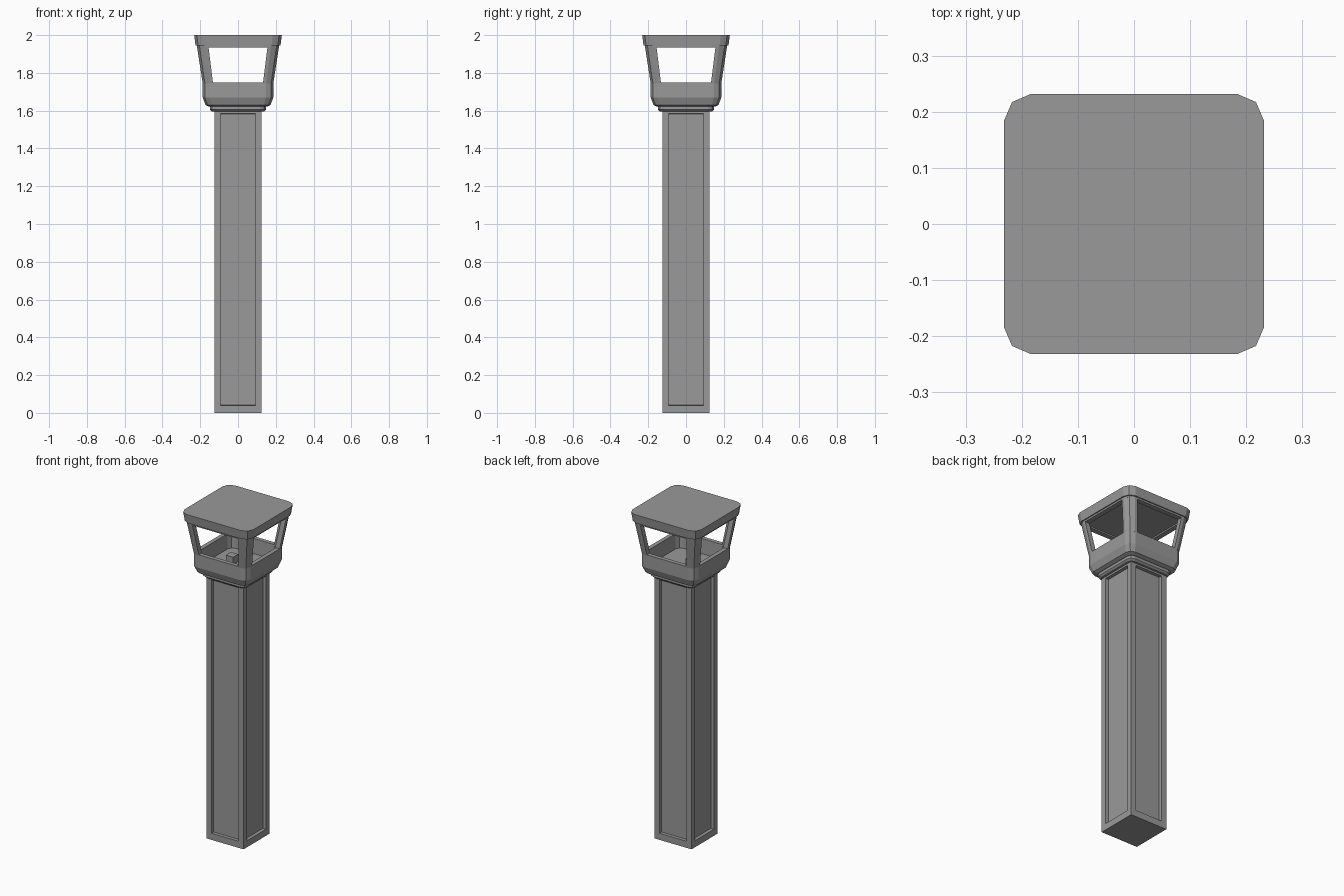
import bpy, bmesh
from mathutils import Matrix
from math import pi

cube = bpy.data.objects.get("Cube")
if cube:
    bpy.data.objects.remove(cube)

GREY = (0.32, 0.32, 0.32, 1)
mat = bpy.data.materials.new("concrete grey")
mat.use_nodes = True
mat.diffuse_color = GREY
mat.node_tree.nodes["Principled BSDF"].inputs["Base Color"].default_value = GREY


def finish(name, bm):
    bmesh.ops.recalc_face_normals(bm, faces=bm.faces)
    mesh = bpy.data.meshes.new(name)
    bm.to_mesh(mesh)
    bm.free()
    mesh.materials.append(mat)
    obj = bpy.data.objects.new(name, mesh)
    bpy.context.collection.objects.link(obj)
    return obj


def rounded_square(h):
    """Square of half width h with two-step bevelled corners."""
    a, b = h * 0.79, h * 0.937
    quarter = [(h, a), (b, b), (a, h)]
    pts = []
    for _ in range(4):
        pts += quarter
        quarter = [(-y, x) for x, y in quarter]
    return pts


def loft(name, sections, caps=True, loop=False):
    """Skin a list of (outline, height) sections."""
    bm = bmesh.new()
    rings = [[bm.verts.new((x, y, z)) for x, y in pts] for pts, z in sections]
    pairs = list(zip(rings, rings[1:]))
    if loop:
        pairs.append((rings[-1], rings[0]))
    for lo, hi in pairs:
        n = len(lo)
        for i in range(n):
            j = (i + 1) % n
            bm.faces.new((lo[i], lo[j], hi[j], hi[i]))
    if caps and not loop:
        bm.faces.new(rings[0])
        bm.faces.new(rings[-1])
    return finish(name, bm)


def rounded_loft(name, profile, **kw):
    return loft(name, [(rounded_square(h), z) for h, z in profile], **kw)


# Shaft with a recessed panel on each side
R, TOP = 0.125, 1.6
bm = bmesh.new()
bmesh.ops.create_cube(bm, size=1, matrix=Matrix.Translation((0, 0, TOP / 2)) @ Matrix.Diagonal((2 * R, 2 * R, TOP, 1)))
bm.normal_update()
sides = [f for f in bm.faces if abs(f.normal.z) < 0.1]
bmesh.ops.inset_individual(bm, faces=sides, thickness=0.047)
bmesh.ops.inset_individual(bm, faces=sides, thickness=0.0005, depth=-0.02)
for v in bm.verts:
    if 0.01 < v.co.z < 0.1:
        v.co.z += 0.007
    elif 1.5 < v.co.z < TOP - 0.01:
        v.co.z += 0.017
finish("shaft", bm)

# Collar between shaft and cabin
rounded_loft("collar", [(0.137, 1.595), (0.148, 1.605), (0.148, 1.63)])

# Hollow cabin base with a floor inside
rounded_loft("cabin_base", [(0.155, 1.622), (0.172, 1.63), (0.187, 1.67), (0.187, 1.75),
                            (0.162, 1.75), (0.158, 1.66)])

# Small control desk on the floor
bm = bmesh.new()
bmesh.ops.create_cube(bm, size=0.05, matrix=Matrix.Translation((-0.04, 0, 1.68)))
finish("control_desk", bm)


# Leaning corner posts
def post_section(h, w, t=0.03):
    a, b = h * 0.8, h * 0.937
    return [(h - t, w), (h, w), (h, a), (b, b), (a, h), (w, h), (w, h - t)]


for i, side in enumerate(("back_left", "back_right", "front_right", "front_left")):
    post = loft("post_" + side, [(post_section(0.187, 0.132), 1.745),
                                 (post_section(0.219, 0.158), 1.95)])
    post.data.transform(Matrix.Rotation(i * pi / 2, 4, 'Z'))

# Window header ring under the roof
rounded_loft("window_header", [(0.217, 1.935), (0.219, 1.95), (0.189, 1.95), (0.187, 1.935)], loop=True)

# Roof slab
rounded_loft("roof", [(0.225, 1.945), (0.232, 2.0)])
